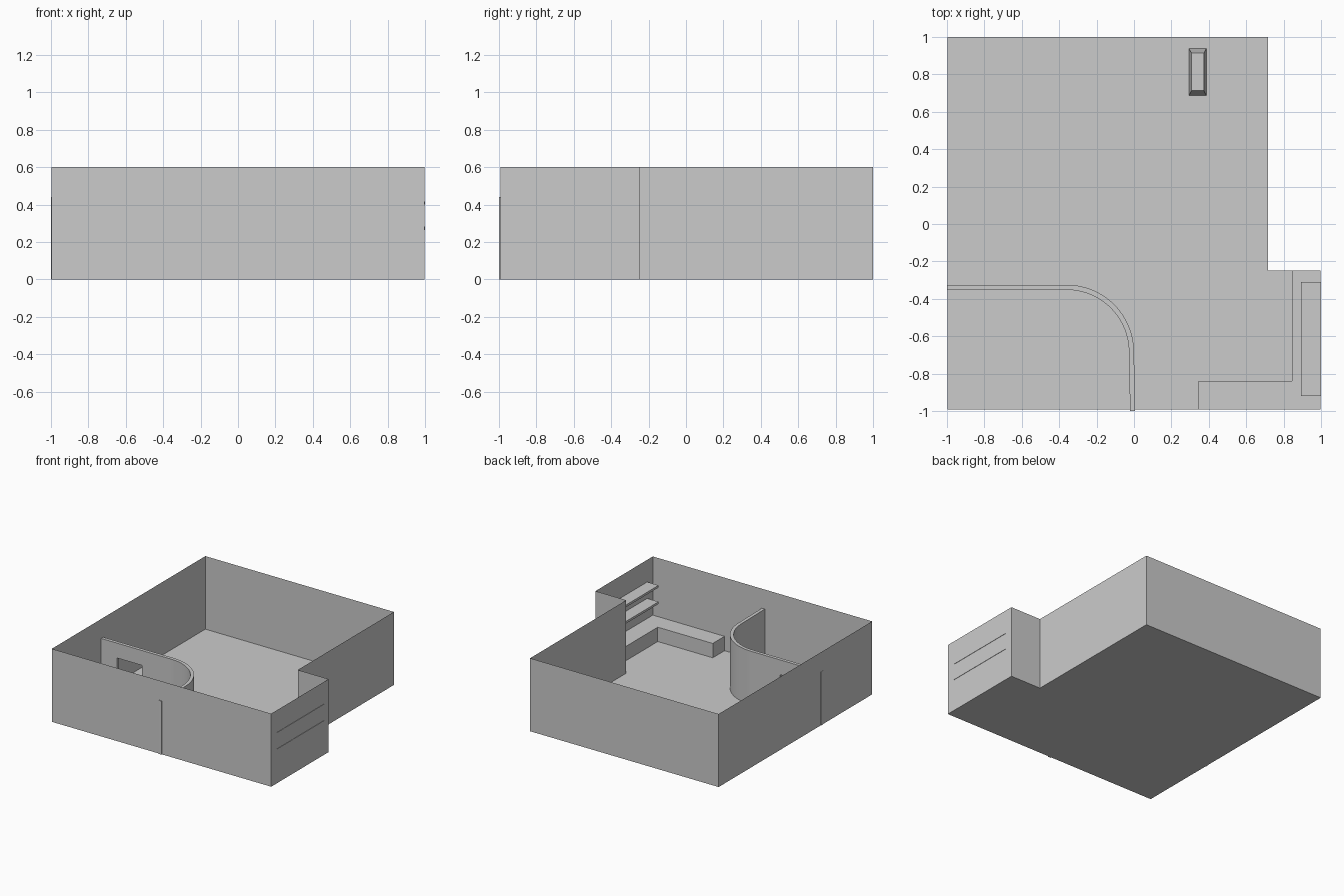
import bpy, bmesh, math

if "Cube" in bpy.data.objects:
    bpy.data.objects.remove(bpy.data.objects["Cube"])


def make_object(name, verts, faces):
    mesh = bpy.data.meshes.new(name)
    mesh.from_pydata(verts, [], faces)
    mesh.update()
    obj = bpy.data.objects.new(name, mesh)
    bpy.context.collection.objects.link(obj)
    return obj


def prism(name, outline, z0, z1, top=None):
    """Closed solid between an outline and an optional different top outline."""
    n = len(outline)
    verts = [(x, y, z0) for x, y in outline] + [(x, y, z1) for x, y in (top or outline)]
    faces = [tuple(reversed(range(n))), tuple(range(n, 2 * n))]
    faces += [(i, (i + 1) % n, n + (i + 1) % n, n + i) for i in range(n)]
    return make_object(name, verts, faces)


def rect(x0, x1, y0, y1):
    return [(x0, y0), (x1, y0), (x1, y1), (x0, y1)]


L, R, F, B = -0.997, 0.997, -0.993, 1.0

# Room shell: floor and single-sheet walls around a notched plan
plan = [(L, F), (R, F), (R, -0.248), (0.717, -0.248), (0.717, B), (L, B)]
n = len(plan)
make_object("floor", [(x, y, 0) for x, y in plan], [tuple(range(n))])
make_object("outer_walls",
            [(x, y, 0) for x, y in plan] + [(x, y, 0.6) for x, y in plan],
            [(i, (i + 1) % n, n + (i + 1) % n, n + i) for i in range(n)])

# L-shaped low counter in the front right corner
prism("counter", [(0.345, F), (R, F), (R, -0.248), (0.845, -0.248),
                  (0.845, -0.84), (0.345, -0.84)], 0, 0.118)

# Two wall shelves above the counter
for name, z in (("lower_shelf", 0.265), ("upper_shelf", 0.4)):
    prism(name, rect(0.894, 1.0, -0.92, -0.31), z, z + 0.018)

# Tapered plinth near the back wall
prism("plinth", rect(0.294, 0.387, 0.686, 0.938), 0, 0.1,
      rect(0.307, 0.374, 0.713, 0.914))

# Curved partition with a doorway left out of its grid of panels
door_left, door_right = -0.852, -0.625
radius, cx, cy = 0.36, -0.36, -0.685
path = [(-1.0, -0.325), (door_left, -0.325), (door_right, -0.325)]
steps = 24
for i in range(steps + 1):
    a = math.pi / 2 * (1 - i / steps)
    path.append((cx + radius * math.cos(a), cy + radius * math.sin(a)))
path.append((0.006, -1.0))
levels = [0, 0.318, 0.44]
verts = [(x, y, z) for x, y in path for z in levels]
faces = []
for i in range(len(path) - 1):
    for j in range(2):
        if i == 1 and j == 0:
            continue
        a, b = i * 3 + j, (i + 1) * 3 + j
        faces.append((a, a + 1, b + 1, b))
partition = make_object("curved_partition", verts, faces)
solid = partition.modifiers.new("thickness", 'SOLIDIFY')
solid.thickness = 0.027
solid.offset = -1
solid.use_even_offset = True
bpy.ops.object.select_all(action='DESELECT')
partition.select_set(True)
bpy.context.view_layer.objects.active = partition
bpy.ops.object.modifier_apply(modifier=solid.name)
bpy.ops.object.shade_smooth_by_angle(angle=math.radians(30))
